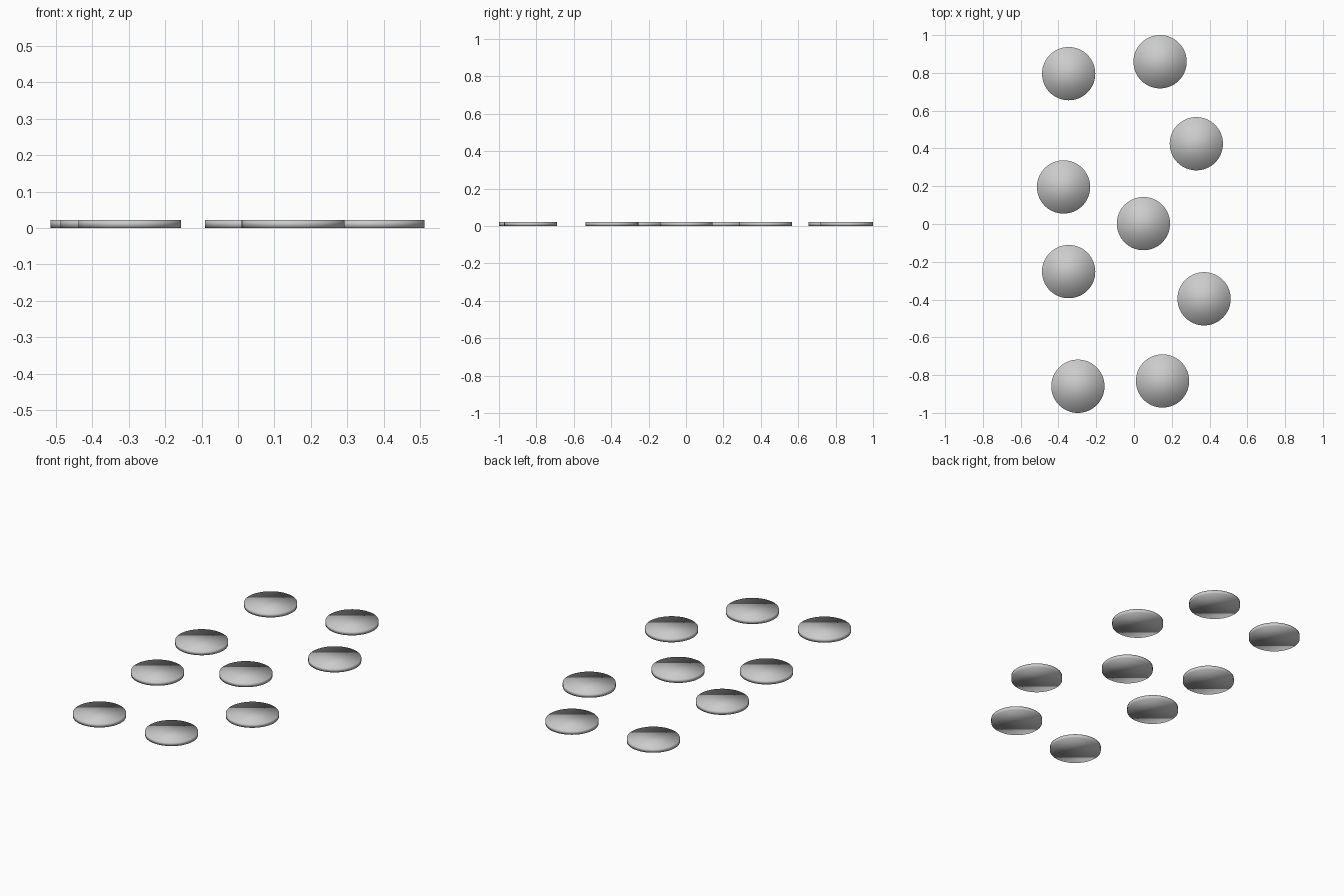
import bpy

if "Cube" in bpy.data.objects:
    bpy.data.objects.remove(bpy.data.objects["Cube"])

RADIUS, HEIGHT = 0.141, 0.022

# disc centres, back to front
CENTRES = [(-0.346, 0.796), (0.138, 0.859), (0.33, 0.425),
           (-0.373, 0.196), (0.05, 0.002), (-0.346, -0.252),
           (0.371, -0.396), (-0.297, -0.859), (0.151, -0.831)]


def disc(index, x, y):
    bpy.ops.mesh.primitive_cylinder_add(vertices=64, radius=RADIUS, depth=HEIGHT,
                                        location=(x, y, HEIGHT / 2))
    bpy.context.object.name = f"disc_{index}"
    bpy.ops.object.shade_smooth()


# thin flat discs scattered on the floor
for i, (x, y) in enumerate(CENTRES, 1):
    disc(i, x, y)
